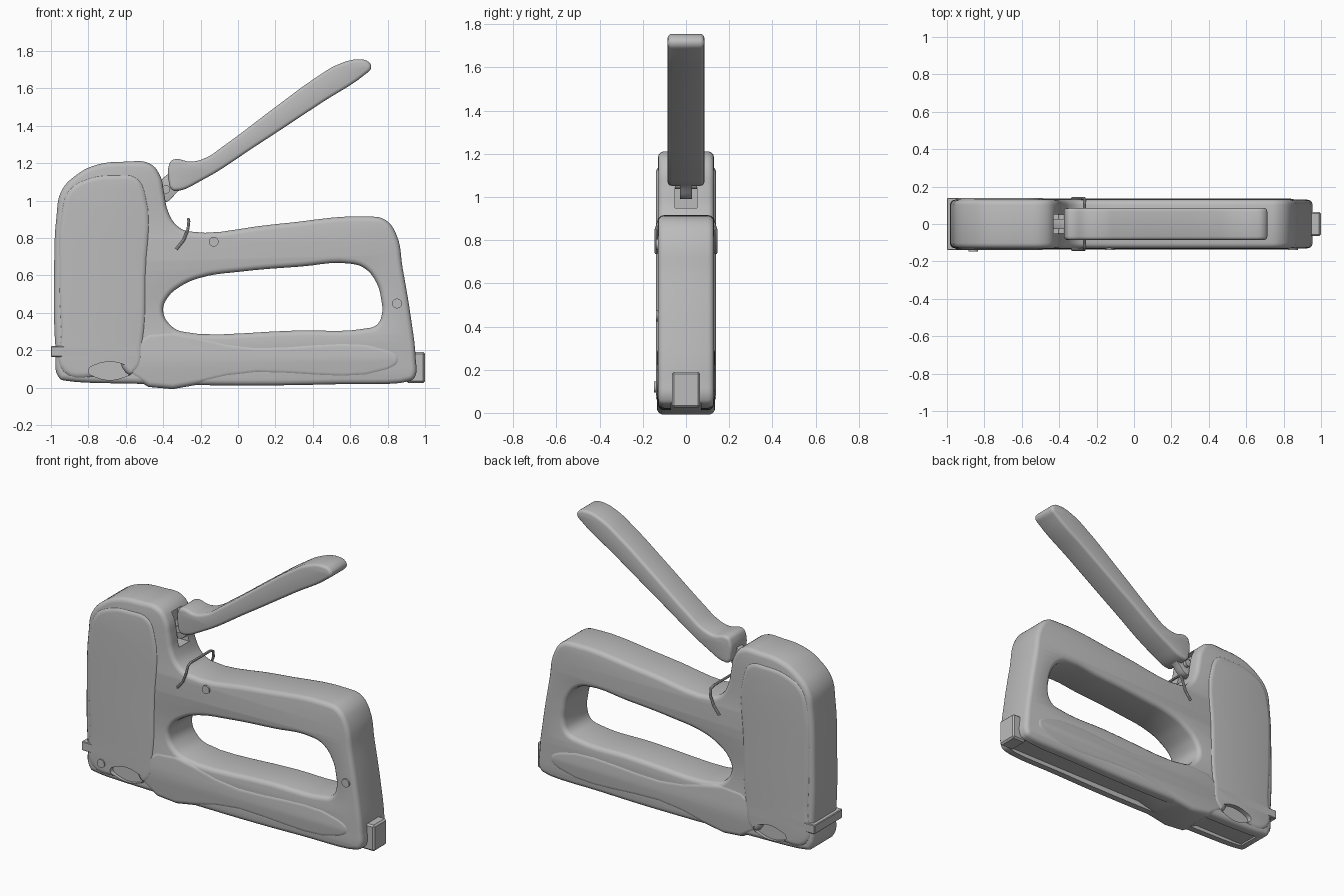
import bpy, bmesh, math
from mathutils import Matrix, Vector

old = bpy.data.objects.get("Cube")
if old:
    bpy.data.objects.remove(old, do_unlink=True)

metal = bpy.data.materials.new("grey metal")
metal.use_nodes = True
grey = (0.5, 0.5, 0.5, 1)
metal.diffuse_color = grey
metal.node_tree.nodes["Principled BSDF"].inputs["Base Color"].default_value = grey


def activate(ob):
    bpy.ops.object.select_all(action='DESELECT')
    ob.select_set(True)
    bpy.context.view_layer.objects.active = ob


def finish(ob, angle=35):
    ob.data.materials.clear()
    ob.data.materials.append(metal)
    activate(ob)
    bpy.ops.object.shade_smooth_by_angle(angle=math.radians(angle))
    return ob


def profile(name, loops, half, bevel, rounds=2):
    """Smooth closed x-z outlines, filled and thickened along y with rounded rims."""
    cu = bpy.data.curves.new(name, 'CURVE')
    cu.dimensions, cu.fill_mode = '2D', 'BOTH'
    cu.extrude, cu.bevel_depth, cu.offset = half - bevel, bevel, -bevel
    cu.bevel_resolution, cu.resolution_u = rounds, 5
    for pts in loops:
        sp = cu.splines.new('BEZIER')
        sp.bezier_points.add(len(pts) - 1)
        sp.use_cyclic_u = True
        for bp, (x, z) in zip(sp.bezier_points, pts):
            bp.co = (x, z, 0)
            bp.handle_left_type = bp.handle_right_type = 'AUTO'
    ob = bpy.data.objects.new(name, cu)
    bpy.context.collection.objects.link(ob)
    activate(ob)
    bpy.ops.object.convert(target='MESH')
    ob = bpy.context.object
    ob.data.transform(Matrix.Rotation(math.pi / 2, 4, 'X'))
    bm = bmesh.new()
    bm.from_mesh(ob.data)
    bmesh.ops.remove_doubles(bm, verts=bm.verts, dist=0.0002)
    bmesh.ops.recalc_face_normals(bm, faces=bm.faces)
    bm.to_mesh(ob.data)
    bm.free()
    return finish(ob)


def box(name, lo, hi, bevel=0.0, segments=1):
    lo, hi = Vector(lo), Vector(hi)
    me = bpy.data.meshes.new(name)
    bm = bmesh.new()
    bmesh.ops.create_cube(bm, size=1, matrix=Matrix.Translation((lo + hi) / 2)
                          @ Matrix.Diagonal((*(hi - lo), 1)))
    if bevel:
        bmesh.ops.bevel(bm, geom=bm.edges[:], offset=bevel, segments=segments,
                        profile=0.5, affect='EDGES')
    bm.to_mesh(me)
    bm.free()
    ob = bpy.data.objects.new(name, me)
    bpy.context.collection.objects.link(ob)
    return finish(ob)


def cylinder(name, x, z, y0, y1, r, rim=0.0):
    me = bpy.data.meshes.new(name)
    bm = bmesh.new()
    bmesh.ops.create_cone(bm, cap_ends=True, segments=24, radius1=r, radius2=r - rim,
                          depth=y1 - y0, matrix=Matrix.Translation((x, (y0 + y1) / 2, z))
                          @ Matrix.Rotation(math.pi / 2, 4, 'X'))
    bm.to_mesh(me)
    bm.free()
    ob = bpy.data.objects.new(name, me)
    bpy.context.collection.objects.link(ob)
    return finish(ob)


def cut(ob, cutter):
    cutter.hide_render = True
    mod = ob.modifiers.new("cut", 'BOOLEAN')
    mod.operation, mod.solver, mod.object = 'DIFFERENCE', 'EXACT', cutter
    activate(ob)
    bpy.ops.object.modifier_apply(modifier=mod.name)
    bpy.data.objects.remove(cutter, do_unlink=True)


# Body shell with the grip opening
outline = [(-.955, .05), (-.975, .2), (-.983, .6), (-.97, .92), (-.945, 1.05), (-.86, 1.14),
           (-.76, 1.19), (-.6, 1.208), (-.47, 1.197), (-.415, 1.13), (-.395, 1.04),
           (-.375, .945), (-.326, .866), (-.26, .835), (.2, .874), (.7, .915), (.786, .898),
           (.845, .823), (.88, .64), (.925, .37), (.95, .155), (.947, .06), (.92, .036),
           (.5, .018), (0, .012), (-.5, .02), (-.92, .037)]
opening = [(-.4, .41), (-.38, .476), (-.31, .54), (-.2, .588), (.01, .62), (.33, .647),
           (.6, .663), (.68, .636), (.743, .556), (.765, .476), (.77, .396), (.743, .337),
           (.68, .316), (.33, .306), (-.3, .3), (-.364, .337)]
body = profile("body", [outline, opening], 0.13, 0.028)

# Raised head panel and lower rib on both sides
panel = [(-.94, .08), (-.955, .3), (-.965, .6), (-.95, .95), (-.91, 1.06), (-.82, 1.12),
         (-.65, 1.145), (-.54, 1.13), (-.49, 1.05), (-.485, .6), (-.5, .25), (-.54, .08),
         (-.74, .05)]
head = profile("head_panel", [panel], 0.14, 0.035, 4)
rib = [(-.6, .08), (-.6, .22), (.1, .225), (.8, .215), (.87, .15), (.8, .085), (.1, .07)]
profile("lower_rib", [rib], 0.135, 0.03, 3)

# Staple channel underneath and lever slot behind the head
cut(body, box("channel_cutter", (-.9, -.07, -.1), (1.1, .07, .045)))
cut(body, box("lever_slot_cutter", (-.46, -.05, .95), (-.3, .05, 1.16)))

# Sunken slots near the nose
for side in (-1, 1):
    slot = [(-.77, .06), (-.8, .09), (-.77, .12), (-.6, .12), (-.57, .09), (-.6, .06)]
    for target in (body, head):
        cutter = profile("slot_cutter", [slot], 0.03, 0)
        cutter.data.transform(Matrix.Translation((0, side * .14, 0)))
        cut(target, cutter)
for ob in (body, head):
    finish(ob)

# Band around the nose and the rear magazine latch
box("nose_band", (-1, -.14, .165), (-.545, .14, .222), .004)
box("magazine_latch", (.9, -.065, .025), (1, .065, .19), .01)

# Squeeze lever
lever = [(-.37, 1.1), (-.365, 1.2), (-.345, 1.22), (-.25, 1.208), (-.17, 1.23), (-.08, 1.29),
         (.2, 1.5), (.42, 1.66), (.54, 1.73), (.65, 1.755), (.7, 1.74), (.712, 1.71),
         (.68, 1.675), (.45, 1.525), (.1, 1.295), (-.2, 1.105), (-.33, 1.052), (-.355, 1.06)]
profile("squeeze_lever", [lever], 0.085, 0.018)

# Link and pivot joining the lever to the head
link = [(-.45, 1.03), (-.42, 1.1), (-.3, 1.16), (-.25, 1.11), (-.32, 1.05), (-.4, .99)]
profile("lever_link", [link], 0.028, 0.004, 1)
cylinder("pivot_pin", -.385, 1.06, -.05, .05, .022)

# Rivets on the front side
for i, (x, z) in enumerate([(-.86, .12), (-.13, .78), (.85, .45)]):
    cylinder(f"rivet_{i + 1}", x, z, -.148 if i == 0 else -.14, -.1, .026, 0)

# Wire lever catch over the top
half = [(-.33, -.137, .74), (-.29, -.137, .79), (-.267, -.137, .85), (-.263, -.125, .89),
        (-.265, -.1, .9)]
path = half + [(x, -y, z) for x, y, z in reversed(half)]
wire = bpy.data.curves.new("wire_catch", 'CURVE')
wire.dimensions, wire.bevel_depth, wire.bevel_resolution = '3D', .008, 2
wire.use_fill_caps = True
line = wire.splines.new('POLY')
line.points.add(len(path) - 1)
for p, co in zip(line.points, path):
    p.co = (*co, 1)
catch = bpy.data.objects.new("wire_catch", wire)
bpy.context.collection.objects.link(catch)
activate(catch)
bpy.ops.object.convert(target='MESH')
finish(bpy.context.object)
